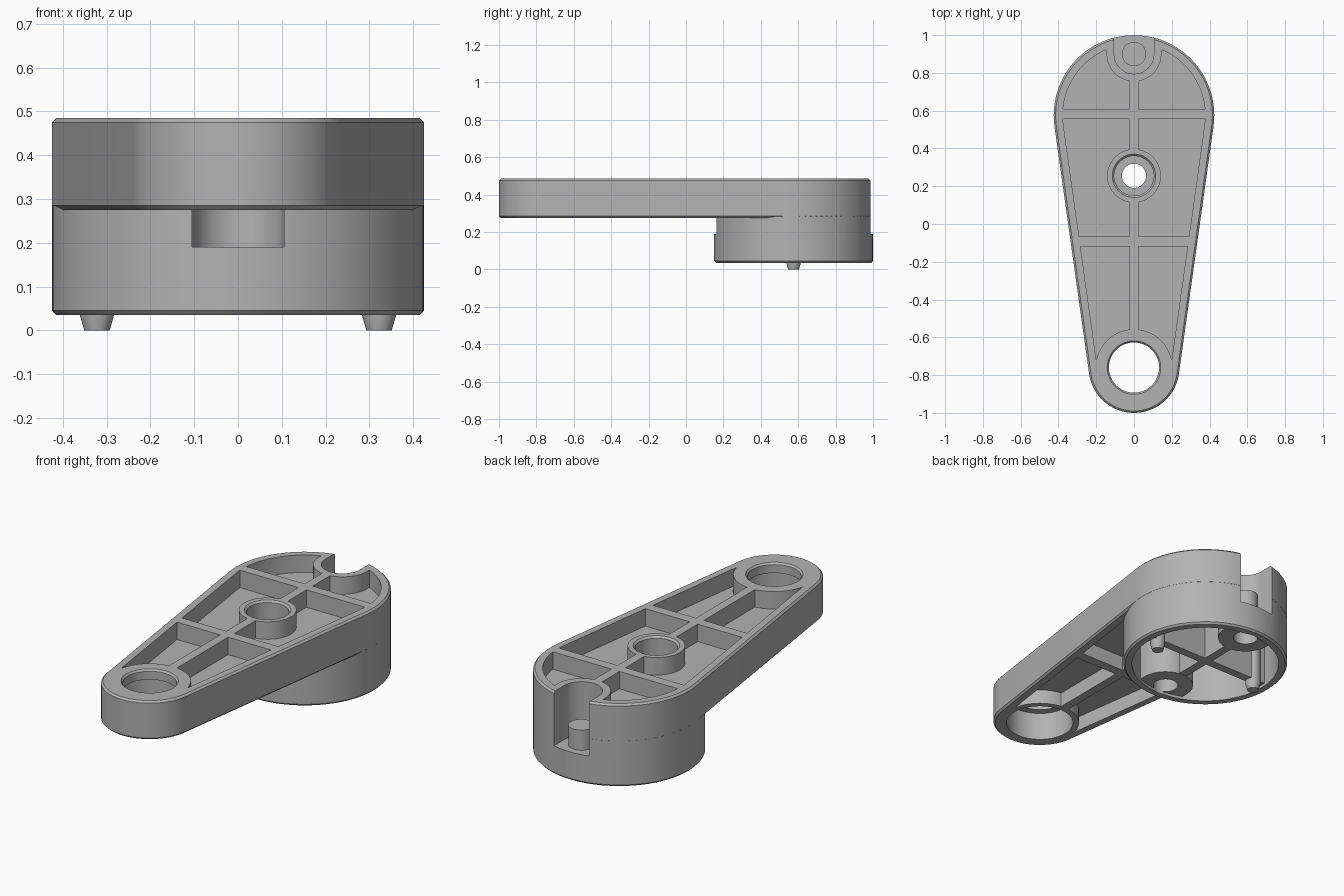
import bpy, bmesh, math

if "Cube" in bpy.data.objects:
    bpy.data.objects.remove(bpy.data.objects["Cube"])

BIG, BIG_R = 0.575, 0.425        # large end centre (y) and radius
SMALL, SMALL_R = -0.76, 0.24     # small end centre (y) and radius
TOP, ARM_BOTTOM, BASE = 0.485, 0.275, 0.035
BACK_HOLE, FRONT_HOLE = 0.90, 0.255

grey = bpy.data.materials.new("grey")
grey.diffuse_color = (0.45, 0.45, 0.45, 1)
grey.use_nodes = True
grey.node_tree.nodes["Principled BSDF"].inputs["Base Color"].default_value = grey.diffuse_color


def arc(cx, cy, r, a0, a1, n):
    return [(cx + r * math.cos(a0 + (a1 - a0) * i / n),
             cy + r * math.sin(a0 + (a1 - a0) * i / n)) for i in range(n + 1)]


def circle(cy, r, cx=0, n=64):
    return arc(cx, cy, r, 0, 2 * math.pi, n)[:-1]


def teardrop(inset=0):
    """Outline around both ends joined by tangent lines."""
    a = math.asin((BIG_R - SMALL_R) / (BIG - SMALL))
    return (arc(0, BIG, BIG_R - inset, -a, math.pi + a, 48)
            + arc(0, SMALL, SMALL_R - inset, math.pi + a, 2 * math.pi - a, 32))


def slot(cy, r, direction, length):
    """Half circle opened with straight sides towards +y or -y."""
    pts = arc(0, cy, r, math.pi, 2 * math.pi, 32) + [(r, cy + length), (-r, cy + length)]
    return pts if direction > 0 else [(-x, 2 * cy - y) for x, y in pts]


def rect(x0, x1, y0, y1):
    return [(x0, y0), (x1, y0), (x1, y1), (x0, y1)]


def loft(name, levels):
    """Solid through outlines given as (z, outline)."""
    bm = bmesh.new()
    rings = [[bm.verts.new((x, y, z)) for x, y in pts] for z, pts in levels]
    n = len(rings[0])
    for lo, hi in zip(rings, rings[1:]):
        for i in range(n):
            j = (i + 1) % n
            bm.faces.new((lo[i], lo[j], hi[j], hi[i]))
    bm.faces.new(rings[0][::-1])
    bm.faces.new(rings[-1])
    bmesh.ops.recalc_face_normals(bm, faces=bm.faces)
    mesh = bpy.data.meshes.new(name)
    bm.to_mesh(mesh)
    bm.free()
    ob = bpy.data.objects.new(name, mesh)
    bpy.context.collection.objects.link(ob)
    mesh.materials.append(grey)
    return ob


def prism(pts, z0, z1):
    return loft("helper", [(z0, pts), (z1, pts)])


def combine(target, tools, operation):
    """Apply each helper solid to the target, then discard it."""
    bpy.context.view_layer.objects.active = target
    for tool in tools:
        mod = target.modifiers.new("cut", 'BOOLEAN')
        mod.operation, mod.solver, mod.object = operation, 'EXACT', tool
        bpy.ops.object.modifier_apply(modifier=mod.name)
        bpy.data.objects.remove(tool)
    return target


# Arm plate and round housing
c = 0.01
body = loft("arm_body", [(ARM_BOTTOM, teardrop(c)), (ARM_BOTTOM + c, teardrop()),
                         (TOP - c, teardrop()), (TOP, teardrop(c))])
housing = loft("helper", [(BASE, circle(BIG, BIG_R - c, n=96)),
                          (BASE + c, circle(BIG, BIG_R - 0.0005, n=96)),
                          (0.44, circle(BIG, BIG_R - 0.0005, n=96))])
combine(body, [housing], 'UNION')

# Upper pockets, leaving ribs and rings standing
upper = combine(prism(teardrop(0.048), 0.39, 0.6), [
    prism(rect(-0.024, 0.024, -2, 2), 0.3, 0.7),
    prism(rect(-1, 1, 0.555, 0.608), 0.3, 0.7),
    prism(rect(-1, 1, -0.12, -0.066), 0.3, 0.7),
    prism(circle(SMALL, 0.203), 0.3, 0.7),
    prism(circle(FRONT_HOLE, 0.142), 0.3, 0.7),
    prism(slot(BACK_HOLE, 0.145, 1, 0.5), 0.3, 0.7)], 'DIFFERENCE')

# Lower pockets of the arm
lower = combine(prism(teardrop(0.048), 0.1, 0.355), [
    prism(circle(BIG, BIG_R, n=96), 0, 0.5),
    prism(rect(-0.024, 0.024, -2, 2), 0, 0.5),
    prism(rect(-1, 1, -0.12, -0.066), 0, 0.5),
    prism(circle(SMALL, 0.203), 0, 0.5),
    prism(circle(FRONT_HOLE, 0.142), 0, 0.5)], 'DIFFERENCE')

# Housing cavity, leaving bosses and crossed ribs
cavity = combine(prism(circle(BIG, 0.38, n=96), -0.1, 0.355), [
    prism(slot(BACK_HOLE, 0.142, 1, 0.5), 0.05, 0.5),
    prism(slot(FRONT_HOLE, 0.142, -1, 0.5), 0.05, 0.5),
    prism(rect(-0.024, 0.024, -2, 2), 0.052, 0.5),
    prism(rect(-1, 1, 0.553, 0.6), 0.052, 0.5)], 'DIFFERENCE')

# Screw seats, screw holes and the bore at the small end
combine(body, [
    upper, lower, cavity,
    prism(slot(BACK_HOLE, 0.105, 1, 0.5), 0.19, 0.6),
    prism(slot(FRONT_HOLE, 0.105, -1, 0.25), 0.19, 0.2745),
    loft("helper", [(0.19, circle(FRONT_HOLE, 0.105)), (TOP - c, circle(FRONT_HOLE, 0.105)),
                    (TOP + c, circle(FRONT_HOLE, 0.125))]),
    prism(circle(BACK_HOLE, 0.064), -0.1, 0.3),
    prism(circle(FRONT_HOLE, 0.064), -0.1, 0.3),
    loft("helper", [(0.2, circle(SMALL, 0.133)), (TOP - c, circle(SMALL, 0.133)),
                    (TOP + c, circle(SMALL, 0.15))]),
    prism(circle(SMALL, 0.172), 0.2, 0.43)], 'DIFFERENCE')

# Locating pins on columns inside the housing
parts = [body]
for side, label in ((-1, "left"), (1, "right")):
    x = 0.322 * side
    parts.append(loft(label + "_pin", [(0, circle(BIG, 0.029, x, 32)),
                                       (BASE, circle(BIG, 0.039, x, 32)),
                                       (0.37, circle(BIG, 0.039, x, 32))]))

for ob in parts:
    bpy.ops.object.select_all(action='DESELECT')
    ob.select_set(True)
    bpy.context.view_layer.objects.active = ob
    bpy.ops.object.shade_smooth_by_angle(angle=math.radians(30))
